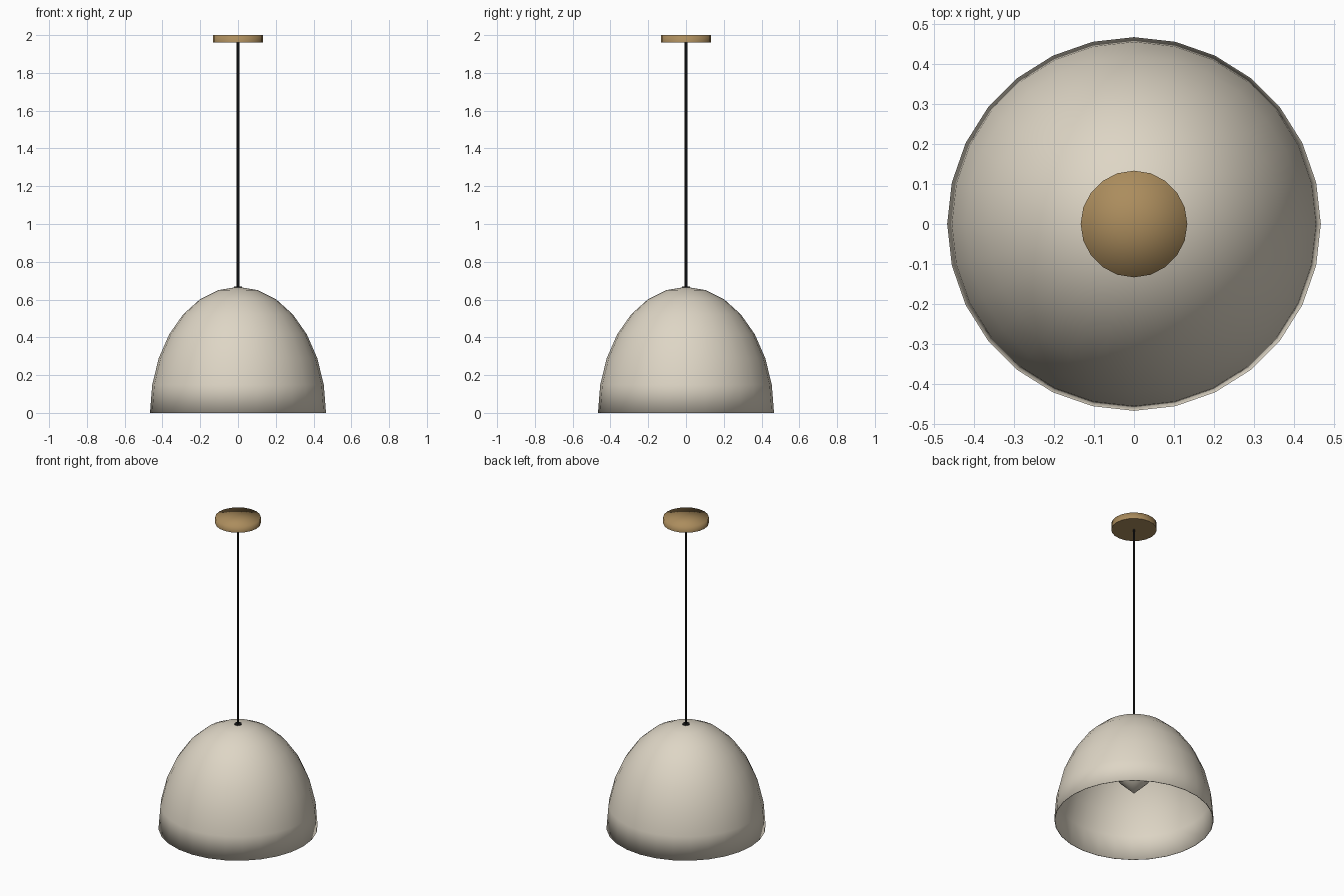
import bpy, bmesh, math

if "Cube" in bpy.data.objects:
    bpy.data.objects.remove(bpy.data.objects["Cube"])


def material(name, rgb):
    m = bpy.data.materials.new(name)
    m.diffuse_color = (*rgb, 1)
    m.use_nodes = True
    m.node_tree.nodes["Principled BSDF"].inputs["Base Color"].default_value = m.diffuse_color
    return m


cream = material("cream_enamel", (0.73, 0.67, 0.56))
brass = material("brushed_brass", (0.41, 0.265, 0.11))
black = material("black_cord", (0.012, 0.012, 0.012))


def lathe(name, profile, sides, mat, sharp=40):
    """Spin (radius, z) points about z; zero radius makes a pole."""
    bm = bmesh.new()
    rings = []
    for r, z in profile:
        if r < 1e-5:
            rings.append([bm.verts.new((0, 0, z))] * sides)
        else:
            rings.append([bm.verts.new((r * math.cos(math.tau * i / sides),
                                        r * math.sin(math.tau * i / sides), z))
                          for i in range(sides)])
    for a, b in zip(rings, rings[1:]):
        for i in range(sides):
            j = (i + 1) % sides
            quad = list(dict.fromkeys((a[i], a[j], b[j], b[i])))
            bm.faces.new(quad)
    bmesh.ops.recalc_face_normals(bm, faces=bm.faces)
    for f in bm.faces:
        f.smooth = True
    for e in bm.edges:
        if len(e.link_faces) == 2 and e.calc_face_angle() > math.radians(sharp):
            e.smooth = False
    mesh = bpy.data.meshes.new(name)
    bm.to_mesh(mesh)
    bm.free()
    mesh.materials.append(mat)
    ob = bpy.data.objects.new(name, mesh)
    bpy.context.collection.objects.link(ob)
    return ob


# Dome shade: half ellipsoid, open below, with a thin wall
SIDES, RINGS, R, H = 28, 7, 0.466, 0.667
dome = [(R * math.cos(math.pi / 2 * k / RINGS), H * math.sin(math.pi / 2 * k / RINGS))
        for k in range(RINGS + 1)]
shade = lathe("dome_shade", dome, SIDES, cream)
wall = shade.modifiers.new("thin_wall", "SOLIDIFY")
wall.thickness = 0.004
wall.offset = -1

# Ceiling canopy: softly shaded top, crisp underside
canopy = lathe("ceiling_canopy", [(0, 1.96), (0.133, 1.96), (0.133, 2.0), (0, 2.0)],
               20, brass, sharp=180)
for e in canopy.data.edges:
    if all(canopy.data.vertices[v].co.z < 1.97 and
           canopy.data.vertices[v].co.xy.length > 0.1 for v in e.vertices):
        e.use_edge_sharp = True

# Hanging cord
lathe("cord", [(0, 0.6), (0.007, 0.6), (0.007, 1.965), (0, 1.965)], 8, black)

# Lamp holder, its top just showing where the cord enters the shade
lathe("lamp_holder", [(0, 0.44), (0.022, 0.44), (0.022, 0.668), (0, 0.668)], 12, black)

# Bulb with a pointed lower end
lathe("bulb", [(0, 0.18), (0.09, 0.27), (0.03, 0.45), (0, 0.45)], 20, cream)
